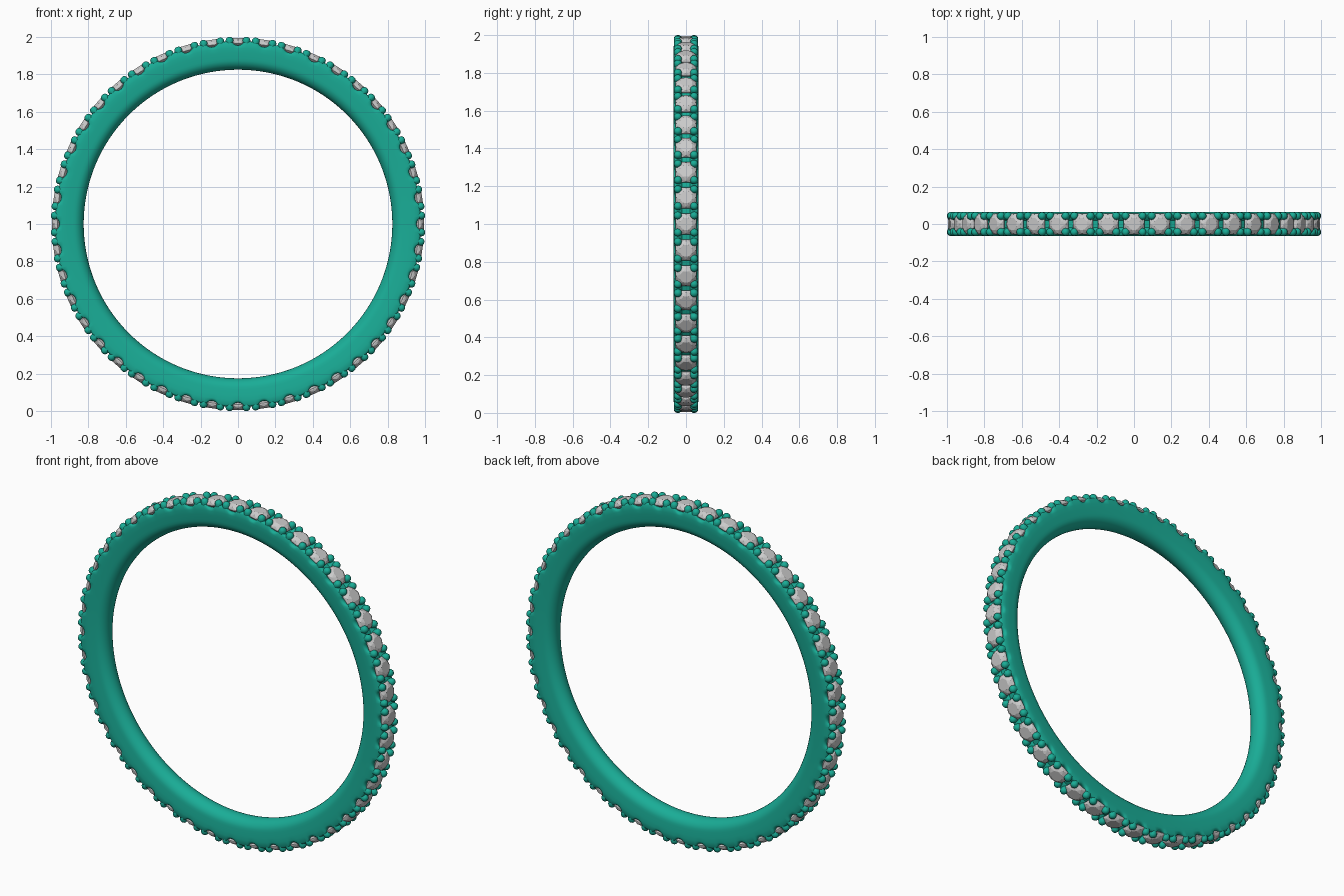
import bpy, bmesh
from math import sin, cos, pi, tau
from mathutils import Vector, Matrix

if "Cube" in bpy.data.objects:
    bpy.data.objects.remove(bpy.data.objects["Cube"])

N = 44            # stones around the ring
STEP = 16         # band segments per stone
CZ = 1.0          # ring centre height

mat = bpy.data.materials.new("teal")
mat.diffuse_color = (0.01, 0.42, 0.31, 1)
mat.use_nodes = True
mat.node_tree.nodes["Principled BSDF"].inputs["Base Color"].default_value = mat.diffuse_color


def finish(bm, name, material=None, smooth=True):
    bmesh.ops.recalc_face_normals(bm, faces=bm.faces)
    me = bpy.data.meshes.new(name)
    bm.to_mesh(me)
    bm.free()
    ob = bpy.data.objects.new(name, me)
    bpy.context.collection.objects.link(ob)
    if material:
        me.materials.append(material)
    for p in me.polygons:
        p.use_smooth = smooth
    return ob


def frame(a):
    # local x = tangent, y = ring axis, z = outward
    out = Vector((sin(a), 0, cos(a)))
    tan = Vector((cos(a), 0, -sin(a)))
    m = Matrix((tan, Vector((0, 1, 0)), out)).transposed().to_4x4()
    m.translation = Vector((0, 0, CZ))
    return m


def revolve(bm, rings):
    # skin a list of equal vertex loops
    for lo, hi in zip(rings, rings[1:]):
        n = len(lo)
        for k in range(n):
            q = (k + 1) % n
            bm.faces.new((lo[k], lo[q], hi[q], hi[k]))


# Band: comfort-fit bore, flat sides, scalloped outer rim
half = [(0.06 * sin(t), 0.885 - 0.06 * cos(t)) for t in [i * pi / 14 for i in range(8)]]
half += [(0.064, 0.915), (0.065, 0.94)]
bm = bmesh.new()
rings = []
for i in range(N * STEP):
    a = tau * i / (N * STEP)
    u = ((i + STEP / 2) % STEP - STEP / 2) / STEP * tau / N * 0.97
    dip = max(0.0, 1 - (u / 0.03) ** 2) ** 0.5
    top = 0.977 - 0.022 * dip
    prof = half + [(0.064, top - 0.01), (0.059, top - 0.002), (0.052, top), (0.035, top - 0.003),
                   (0.02, 0.957)]
    loop = prof + [(-y, r) for y, r in reversed(prof) if y > 0.001]
    rings.append([bm.verts.new((r * sin(a), y, CZ + r * cos(a))) for y, r in loop])
revolve(bm, rings + [rings[0]])
band = finish(bm, "band", mat)
bpy.context.view_layer.objects.active = band
band.select_set(True)
bpy.ops.object.shade_smooth_by_angle(angle=0.8)

# Stones: brilliant cut with table, crown, girdle and pavilion
bm = bmesh.new()
for s in range(N):
    m = frame(tau * s / N)
    levels = [(0.024, 0.938, 0), (0.060, 0.966, 0.5), (0.060, 0.972, 0.5), (0.051, 0.985, 0), (0.034, 0.995, 0.5)]
    loops = [[bm.verts.new(m @ Vector((r * cos(tau * (k + o) / 8), r * sin(tau * (k + o) / 8), h)))
              for k in range(8)] for r, h, o in levels]
    for (lo, (_, _, o1)), (hi, (_, _, o2)) in zip(list(zip(loops, levels)), list(zip(loops, levels))[1:]):
        for k in range(8):
            q = (k + 1) % 8
            if o1 == o2:
                bm.faces.new((lo[k], lo[q], hi[q], hi[k]))
            elif o1 < o2:
                bm.faces.new((lo[k], lo[q], hi[k]))
                bm.faces.new((lo[q], hi[q], hi[k]))
            else:
                bm.faces.new((lo[k], lo[q], hi[q]))
                bm.faces.new((lo[k], hi[q], hi[k]))
    bm.faces.new(loops[-1])
    bm.faces.new(loops[0][::-1])
finish(bm, "stones", None, False)

# Prongs: four domed pins at the corners of every stone
bm = bmesh.new()
for s in range(N):
    m = frame(tau * s / N)
    for sx in (-1, 1):
        for sy in (-1, 1):
            levels = [(0.021, 0.945)] + [(0.021 * cos(t), 0.981 + 0.020 * sin(t)) for t in (0, 0.4, 0.8, 1.2)]
            loops = [[bm.verts.new(m @ Vector((sx * 0.045 + r * cos(tau * k / 12),
                                               sy * 0.043 + r * sin(tau * k / 12), h)))
                      for k in range(12)] for r, h in levels]
            revolve(bm, loops)
            bm.faces.new(loops[-1])
            bm.faces.new(loops[0][::-1])
finish(bm, "prongs", mat)
